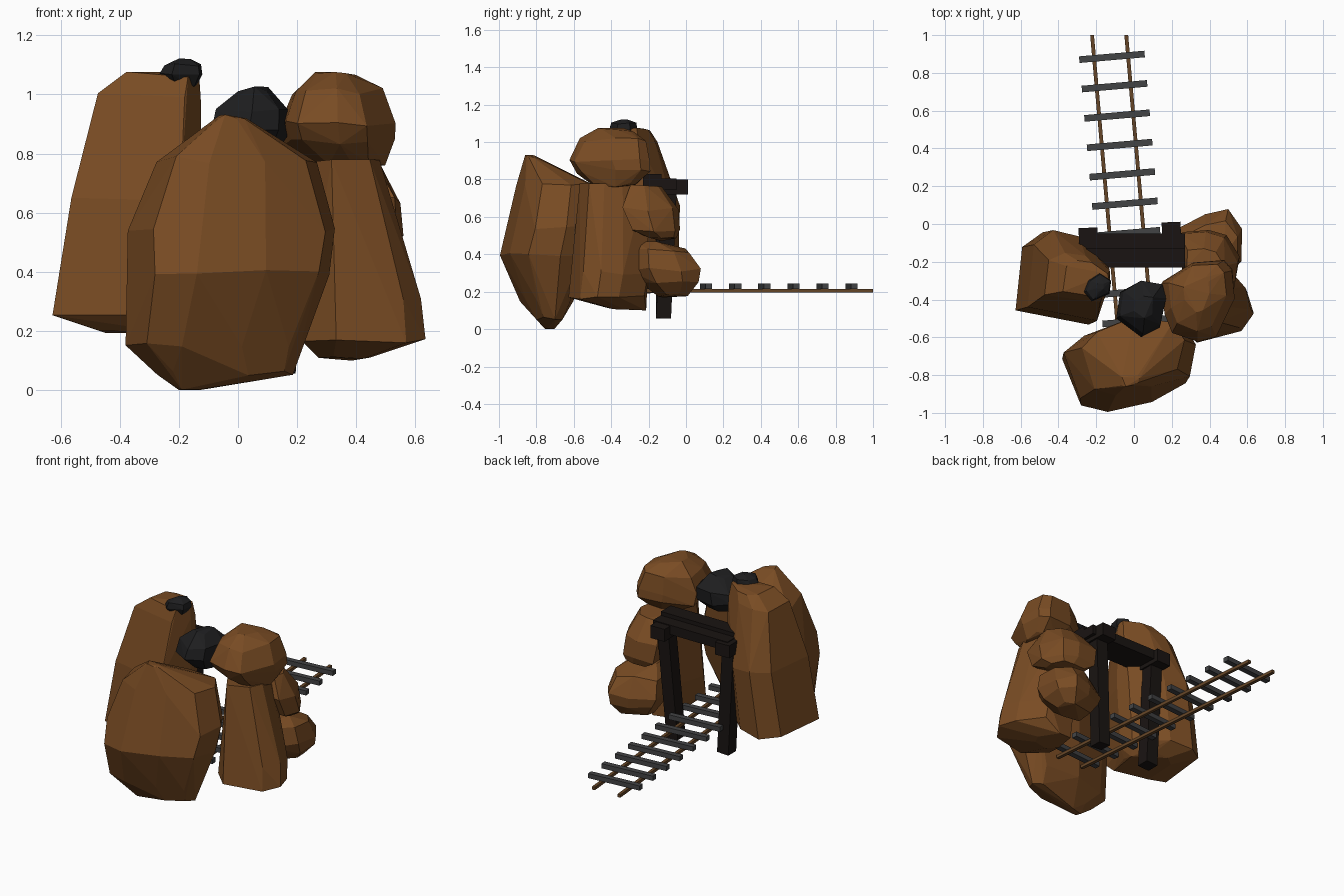
import bpy, bmesh, math, random
from mathutils import Vector, Matrix

if "Cube" in bpy.data.objects:
    bpy.data.objects.remove(bpy.data.objects["Cube"])

random.seed(4)


def material(name, rgb):
    m = bpy.data.materials.new(name)
    m.diffuse_color = (*rgb, 1)
    m.use_nodes = True
    m.node_tree.nodes["Principled BSDF"].inputs["Base Color"].default_value = m.diffuse_color
    return m


BROWN = material("brown_rock", (0.19, 0.071, 0.017))
COAL = material("coal", (0.013, 0.013, 0.014))
BEAM = material("dark_timber", (0.010, 0.007, 0.006))
TIE = material("grey_tie", (0.055, 0.056, 0.058))
RAIL = material("rail_brown", (0.13, 0.06, 0.02))


def finish(name, bm, mat):
    bmesh.ops.recalc_face_normals(bm, faces=bm.faces)
    me = bpy.data.meshes.new(name)
    bm.to_mesh(me)
    bm.free()
    me.materials.append(mat)
    ob = bpy.data.objects.new(name, me)
    bpy.context.collection.objects.link(ob)
    return ob


def rock(name, outline, rings, mat=BROWN, jitter=0.012):
    """Faceted hull: a plan outline fitted into each ring (z, x0, x1, y0, y1)."""
    xs, ys = [p[0] for p in outline], [p[1] for p in outline]
    bm = bmesh.new()
    for z, x0, x1, y0, y1 in rings:
        for x, y in outline:
            u = (x - min(xs)) / (max(xs) - min(xs))
            v = (y - min(ys)) / (max(ys) - min(ys))
            # slight inward and vertical jitter breaks up the rings
            k = 1 - random.random() * jitter * 3
            u, v = 0.5 + (u - 0.5) * k, 0.5 + (v - 0.5) * k
            bm.verts.new((x0 + u * (x1 - x0), y0 + v * (y1 - y0),
                          z + random.uniform(-jitter, jitter)))
    bmesh.ops.convex_hull(bm, input=bm.verts)
    loose = [v for v in bm.verts if not v.link_faces]
    bmesh.ops.delete(bm, geom=loose, context='VERTS')
    bmesh.ops.dissolve_limit(bm, angle_limit=math.radians(5), verts=bm.verts, edges=bm.edges)
    return finish(name, bm, mat)


def bar(name, a, b, width, depth, mat):
    """Box running from a to b."""
    a, b = Vector(a), Vector(b)
    d = b - a
    bm = bmesh.new()
    bmesh.ops.create_cube(bm, size=1)
    up = Vector((0, 0, 1)) if abs(d.normalized().z) < 0.8 else Vector((0, 1, 0))
    side = d.cross(up).normalized()
    up = side.cross(d).normalized()
    m = Matrix((side * width, d, up * depth)).transposed().to_4x4()
    m.translation = (a + b) / 2
    bm.transform(m)
    return finish(name, bm, mat)


# Large boulders
rock("front_boulder",
     [(-.39, -.68), (-.3, -.95), (-.15, -.99), (.1, -.93), (.29, -.82),
      (.335, -.63), (.26, -.51), (-.02, -.48), (-.28, -.58)],
     [(.01, -.2, -.12, -.76, -.7), (.06, -.28, .19, -.82, -.65),
      (.15, -.39, .21, -.89, -.6), (.4, -.37, .32, -1, -.53),
      (.54, -.375, .34, -.96, -.5), (.78, -.28, .27, -.91, -.49),
      (.92, -.08, .03, -.86, -.8)])
rock("left_tall_rock",
     [(-.63, -.47), (-.59, -.11), (-.47, -.03), (-.31, -.06),
      (-.13, -.22), (-.12, -.32), (-.2, -.55)],
     [(.2, -.47, -.2, -.48, -.15), (.25, -.635, -.16, -.54, -.04),
      (.65, -.57, -.12, -.52, -.03), (1.0, -.48, -.12, -.42, -.15),
      (1.07, -.38, -.13, -.39, -.19)])
rock("right_tall_rock",
     [(.21, -.5), (.33, -.62), (.57, -.56), (.63, -.46), (.6, -.34), (.48, -.2), (.27, -.22)],
     [(.11, .27, .45, -.42, -.21), (.17, .21, .635, -.63, -.22),
      (.3, .21, .62, -.61, -.2), (.55, .23, .53, -.59, -.2),
      (.77, .25, .48, -.57, -.22)])
rock("top_right_boulder",
     [(.13, -.32), (.15, -.48), (.19, -.58), (.33, -.63), (.43, -.6),
      (.53, -.4), (.52, -.25), (.47, -.2), (.3, -.21)],
     [(.77, .27, .5, -.5, -.27), (.84, .155, .535, -.59, -.19),
      (.9, .14, .535, -.63, -.19), (1.01, .18, .49, -.57, -.21),
      (1.065, .26, .4, -.47, -.28)])
rock("middle_right_boulder",
     [(.24, -.2), (.3, -.33), (.53, -.34), (.55, -.2), (.48, -.06), (.38, -.03), (.24, -.04)],
     [(.48, .33, .52, -.2, -.05), (.53, .26, .56, -.29, -.03),
      (.64, .24, .55, -.34, -.04), (.76, .28, .48, -.3, -.13)])
rock("lower_right_boulder",
     [(.24, -.02), (.26, -.25), (.45, -.31), (.57, -.2), (.57, -.02), (.5, .09), (.38, .06)],
     [(.18, .3, .5, -.15, .01), (.25, .25, .56, -.25, .07),
      (.32, .23, .575, -.31, .085), (.42, .25, .55, -.29, .02),
      (.46, .32, .48, -.27, -.12)])

# Coal lumps
rock("coal_lump",
     [(-.09, -.5), (.04, -.6), (.14, -.55), (.17, -.4), (.15, -.32), (.03, -.3), (-.07, -.36)],
     [(.79, -.03, .12, -.5, -.38), (.87, -.095, .17, -.6, -.3),
      (.94, -.075, .17, -.58, -.3), (1.015, .0, .11, -.5, -.38)], COAL)
rock("small_coal_lump",
     [(-.26, -.36), (-.22, -.41), (-.13, -.37), (-.12, -.3), (-.18, -.26), (-.24, -.3)],
     [(1.03, -.24, -.14, -.38, -.29), (1.07, -.265, -.12, -.41, -.26),
      (1.1, -.25, -.125, -.4, -.265), (1.12, -.2, -.16, -.36, -.3)], COAL, 0.004)

# Mine portal: leaning posts, caps and a stepped lintel
for side, bottom, top, cy in (("left", -.205, -.24, -.12), ("right", .155, .2, -.09)):
    bar(side + "_post", (bottom, -.12, .06), (top, cy, .74), .08, .08, BEAM)
    bar(side + "_post_cap", (top + .004, cy - .1, .76), (top - .004, cy + .1, .76), .1, .08, BEAM)
bar("lintel", (-.26, -.14, .775), (.27, -.14, .775), .18, .06, BEAM)
bar("lintel_plank", (-.26, -.18, .815), (.27, -.18, .815), .1, .03, BEAM)

# Track, skewed slightly from the y axis
SKEW = -.088
START = -.575
for side, off in (("left", -.134), ("right", .047)):
    bar(side + "_rail", (off + SKEW * START, START, .206), (off + SKEW, 1, .206), .02, .019, RAIL)
for i in range(10):
    y = .885 - .1555 * i
    cx = -.039 + SKEW * y
    bar("track_tie", (cx - .173, y - .015, .23), (cx + .173, y + .015, .23), .035, .03, TIE)
